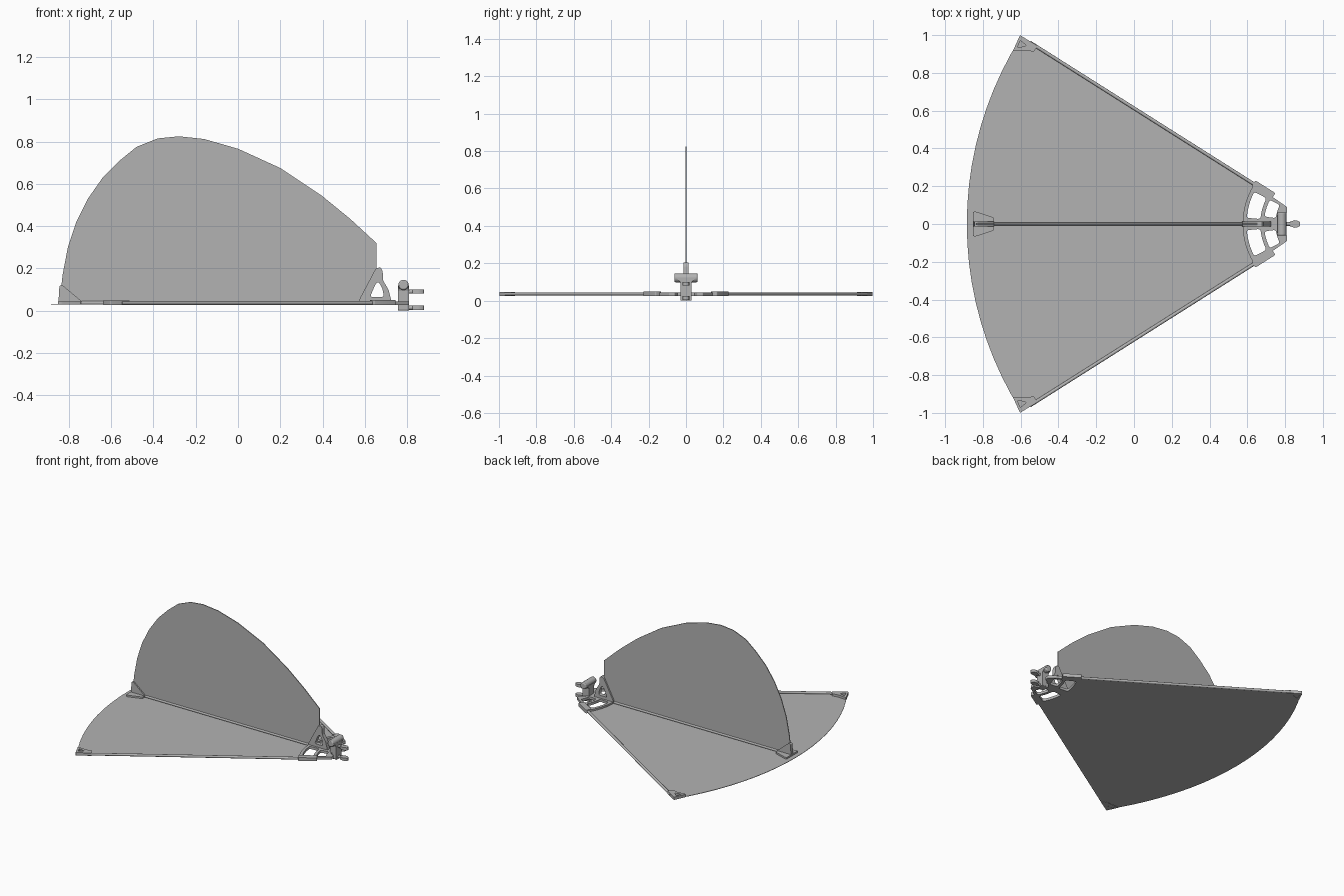
import bpy
from math import cos, sin, radians
from mathutils import Matrix, Vector

cube = bpy.data.objects.get("Cube")
if cube:
    bpy.data.objects.remove(cube)

grey = bpy.data.materials.new("light_grey")
grey.use_nodes = True
grey.diffuse_color = (0.45, 0.45, 0.45, 1)
grey.node_tree.nodes["Principled BSDF"].inputs["Base Color"].default_value = grey.diffuse_color

APEX, SPREAD = 0.97, 32.3
PLANES = {  # columns: outline across, outline up, extrusion
    "xy": Matrix(((1, 0, 0), (0, 1, 0), (0, 0, 1))),
    "xz": Matrix(((1, 0, 0), (0, 0, -1), (0, 1, 0))),
    "yz": Matrix(((0, 0, 1), (1, 0, 0), (0, 1, 0))),
}


def polar(r, deg):
    return (APEX - r * cos(radians(deg)), r * sin(radians(deg)))


def arc(r, a, b, n=12):
    return [polar(r, a + (b - a) * i / n) for i in range(n + 1)]


def rounded(points, size):
    """Cut each corner with a short quadratic curve."""
    out = []
    for i, p in enumerate(points):
        p = Vector(p)
        a, b = Vector(points[i - 1]) - p, Vector(points[(i + 1) % len(points)]) - p
        a = p + a.normalized() * min(size, a.length * 0.45)
        b = p + b.normalized() * min(size, b.length * 0.45)
        for k in range(5):
            t = k / 4
            out.append(a * (1 - t) ** 2 + p * 2 * t * (1 - t) + b * t * t)
    return out


def finish(obj, bevel=0):
    obj.data.materials.clear()
    obj.data.materials.append(grey)
    if bevel:
        mod = obj.modifiers.new("soft_edges", "BEVEL")
        mod.width, mod.segments, mod.limit_method = bevel, 2, "ANGLE"
        mod.angle_limit = radians(40)
    bpy.ops.object.select_all(action="DESELECT")
    obj.select_set(True)
    bpy.context.view_layer.objects.active = obj
    bpy.ops.object.shade_smooth_by_angle(angle=radians(35))
    return obj


def plate(name, outline, low, high, plane="xy", holes=(), bevel=0):
    """Extrude an outline with holes between two depths."""
    curve = bpy.data.curves.new(name, "CURVE")
    curve.dimensions, curve.fill_mode = "2D", "BOTH"
    curve.extrude = (high - low) / 2
    for loop in (outline, *holes):
        spline = curve.splines.new("POLY")
        spline.points.add(len(loop) - 1)
        for point, co in zip(spline.points, loop):
            point.co = (co[0], co[1], 0, 1)
        spline.use_cyclic_u = True
    temp = bpy.data.objects.new(name + "_curve", curve)
    bpy.context.collection.objects.link(temp)
    deps = bpy.context.evaluated_depsgraph_get()
    mesh = bpy.data.meshes.new_from_object(temp.evaluated_get(deps))
    bpy.data.objects.remove(temp)
    mesh.transform(PLANES[plane].to_4x4() @ Matrix.Translation((0, 0, (low + high) / 2)))
    obj = bpy.data.objects.new(name, mesh)
    bpy.context.collection.objects.link(obj)
    return finish(obj, bevel)


def rod(name, a, b, radius, bevel=0, sides=16):
    a, b = Vector(a), Vector(b)
    bpy.ops.mesh.primitive_cylinder_add(vertices=sides, radius=radius, depth=(b - a).length,
                                        location=(a + b) / 2)
    obj = bpy.context.object
    obj.name = name
    obj.rotation_mode = "QUATERNION"
    obj.rotation_quaternion = (b - a).to_track_quat("Z", "Y")
    return finish(obj, bevel)


# Flat fan sheet
plate("fan_sheet", arc(1.855, -SPREAD, SPREAD, 20) + arc(0.385, SPREAD, -SPREAD), 0.028, 0.031)

# Upright sheet
crest = [(-0.845, 0.035), (-0.83, 0.17), (-0.805, 0.3), (-0.765, 0.42), (-0.71, 0.53),
         (-0.64, 0.63), (-0.56, 0.71), (-0.48, 0.775), (-0.38, 0.815), (-0.28, 0.825),
         (-0.16, 0.812), (0, 0.766), (0.2, 0.675), (0.395, 0.545), (0.53, 0.435),
         (0.655, 0.32), (0.655, 0.2), (0.585, 0.04)]
plate("upright_sheet", crest, -0.003, 0.003, "xz")

# Rods
rod("centre_rod", (-0.83, 0, 0.037), (0.66, 0, 0.037), 0.009)
for side, sign in (("left", -1), ("right", 1)):
    # Side rod with its sleeve at the hub
    turn = sign * SPREAD
    ends = [Vector((*polar(r, turn), 0.036)) for r in (1.8, 0.3, 0.4, 0.275)]
    rod(side + "_rod", ends[0], ends[1], 0.009)
    across = Vector((sin(radians(turn)), cos(radians(turn)), 0)) * 0.02
    sleeve = [ends[2] + across, ends[3] + across, ends[3] - across, ends[2] - across]
    plate(side + "_hub_sleeve", rounded([p.xy for p in sleeve], 0.008), 0.026, 0.05, bevel=0.005)
    # Tip clamp
    clamp = [(-0.603, 1.0), (-0.51, 0.942), (-0.53, 0.912), (-0.575, 0.92), (-0.642, 0.915)]
    hole = [(-0.603, 0.972), (-0.57, 0.945), (-0.617, 0.932)]
    plate(side + "_tip_clamp", [(x, y * sign) for x, y in rounded(clamp, 0.008)], 0.026, 0.047,
          holes=[[(x, y * sign) for x, y in rounded(hole, 0.006)]], bevel=0.003)

# Hub plate with four rounded windows
windows = []
for sign in (1, -1):
    for inner, outer, a, b in ((0.302, 0.375, 5, 27), (0.222, 0.282, 8, 27)):
        loop = arc(outer, a * sign, b * sign, 3) + arc(inner, b * sign, a * sign, 3)
        windows.append(rounded(loop, 0.014))
front = [(0.81, 0.09), (0.81, 0.06), (0.775, 0.045), (0.775, -0.045), (0.81, -0.06), (0.81, -0.09)]
plate("hub_plate", arc(0.395, -SPREAD, SPREAD) + front, 0.026, 0.044, holes=windows, bevel=0.003)

# Triangular bracket holding the upright sheet
frame = [(0.572, 0.03), (0.575, 0.055), (0.652, 0.2), (0.675, 0.205), (0.685, 0.185),
         (0.685, 0.145), (0.712, 0.1), (0.73, 0.03)]
gap = [(0.625, 0.065), (0.69, 0.065), (0.685, 0.1), (0.665, 0.138), (0.65, 0.125)]
plate("upright_bracket", rounded(frame, 0.008), -0.014, 0.014, "xz",
      [rounded(gap, 0.012)], 0.004)

# Tail bracket: foot and gusset
foot = [(-0.852, 0.065), (-0.835, 0.065), (-0.742, 0.034), (-0.742, -0.034),
        (-0.835, -0.065), (-0.852, -0.065)]
plate("tail_foot", rounded(foot, 0.006), 0.031, 0.043, bevel=0.003)
gusset = [(-0.85, 0.035), (-0.845, 0.118), (-0.83, 0.12), (-0.74, 0.045), (-0.74, 0.035)]
plate("tail_gusset", rounded(gusset, 0.006), -0.012, 0.012, "xz", bevel=0.003)

# Mounting post with a wide rounded head
post = [(-0.03, 0.0), (0.03, 0.0), (0.03, 0.1), (0.05, 0.12), (-0.05, 0.12), (-0.03, 0.1)]
plate("mount_post", post, 0.757, 0.808, "yz", bevel=0.006)
rod("post_head", (0.783, -0.062, 0.122), (0.783, 0.062, 0.122), 0.024, 0.006, 24)

# Pegs with flared tips
for name, z in (("upper", 0.09), ("lower", 0.014)):
    rod(name + "_peg", (0.79, 0, z), (0.88, 0, z), 0.01, 0.003)
    tip = [(0.825, 0.012), (0.85, 0.02), (0.865, 0.018), (0.88, 0.01)]
    tip += [(x, -y) for x, y in reversed(tip)]
    plate(name + "_peg_tip", tip, z - 0.01, z + 0.01, bevel=0.004)
